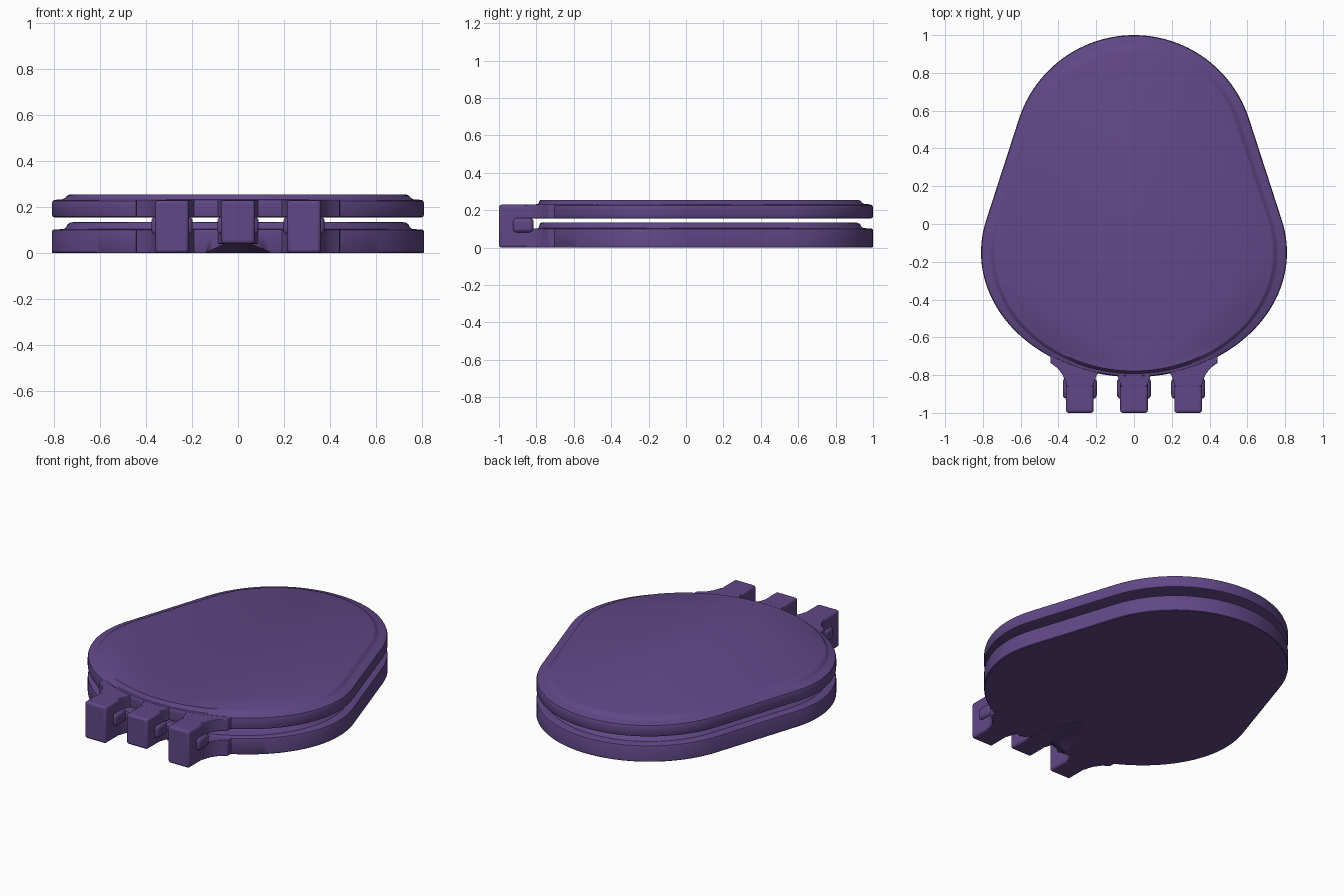
import bpy, bmesh, math

if "Cube" in bpy.data.objects:
    bpy.data.objects.remove(bpy.data.objects["Cube"])

purple = bpy.data.materials.new("purple plastic")
purple.diffuse_color = (0.118, 0.064, 0.24, 1)
purple.use_nodes = True
purple.node_tree.nodes["Principled BSDF"].inputs["Base Color"].default_value = purple.diffuse_color


def finish(name, bm, bevel=0.0, cutter=None):
    """Turn a bmesh into a named, smooth-shaded object."""
    bmesh.ops.recalc_face_normals(bm, faces=bm.faces)
    me = bpy.data.meshes.new(name)
    bm.to_mesh(me)
    bm.free()
    me.materials.append(purple)
    ob = bpy.data.objects.new(name, me)
    bpy.context.collection.objects.link(ob)
    if cutter:
        m = ob.modifiers.new("groove", 'BOOLEAN')
        m.operation, m.object, m.solver = 'DIFFERENCE', cutter, 'EXACT'
    if bevel:
        m = ob.modifiers.new("round", 'BEVEL')
        m.width, m.segments, m.limit_method = bevel, 3, 'ANGLE'
    bpy.ops.object.select_all(action='DESELECT')
    ob.select_set(True)
    bpy.context.view_layer.objects.active = ob
    bpy.ops.object.shade_smooth_by_angle(angle=math.radians(35))
    return ob


def outline(inset):
    """Egg outline: round far end, straight flanks, elliptical hinge end."""
    r, a, b = 0.64 - inset, 0.81 - inset, 0.66 - inset * 0.4
    half = []
    for i in range(25):
        t = math.radians(90 - 72 * i / 24)
        half.append((r * math.cos(t), 0.36 + r * math.sin(t)))
    for i in range(41):
        t = math.radians(14.6 - 104.6 * i / 40)
        half.append((a * math.cos(t), -0.15 + b * math.sin(t)))
    return half + [(-x, y) for x, y in half[-2:0:-1]]


def plate(name, profile, cutter=None):
    """Loft the outline through (inset, height) steps and cap it."""
    bm = bmesh.new()
    rings = [[bm.verts.new((x, y, z)) for x, y in outline(i)] for i, z in profile]
    n = len(rings[0])
    for lo, hi in zip(rings, rings[1:]):
        for k in range(n):
            bm.faces.new((lo[k], lo[(k + 1) % n], hi[(k + 1) % n], hi[k]))
    bm.faces.new(rings[0])
    bm.faces.new(rings[-1])
    return finish(name, bm, cutter=cutter)


def prism(name, pts, z0, z1, bevel):
    """Extrude a plan polygon between two heights."""
    bm = bmesh.new()
    f = bm.faces.new([bm.verts.new((x, y, z0)) for x, y in pts])
    ext = bmesh.ops.extrude_face_region(bm, geom=[f])["geom"]
    bmesh.ops.translate(bm, vec=(0, 0, z1 - z0),
                        verts=[v for v in ext if isinstance(v, bmesh.types.BMVert)])
    return finish(name, bm, bevel)


def rect(cx, hw, y0, y1):
    return [(cx - hw, y0), (cx + hw, y0), (cx + hw, y1), (cx - hw, y1)]


# Tapered cutter for the groove under the middle lug
bm = bmesh.new()
sec = [(-0.165, -0.01), (0.165, -0.01), (0.05, 0.043), (-0.05, 0.043)]
front = [bm.verts.new((x, -1.02, z)) for x, z in sec]
mid = [bm.verts.new((x, -0.76, z)) for x, z in sec]
tip = bm.verts.new((0, -0.36, -0.01))
bm.faces.new(front)
for k in range(4):
    j = (k + 1) % 4
    bm.faces.new((front[k], front[j], mid[j], mid[k]))
    bm.faces.new((mid[k], mid[j], tip))
groove = finish("groove_cutter", bm)
groove.hide_render = True
groove.hide_set(True)

# Lower and upper plates with raised faces
plate("lower_plate", [(0.004, 0.0), (0, 0.004), (0, 0.092), (0.003, 0.099), (0.01, 0.102),
                      (0.052, 0.104), (0.062, 0.112), (0.07, 0.126), (0.08, 0.132),
                      (0.1, 0.135)], groove)
plate("upper_plate", [(0.012, 0.155), (0.004, 0.158), (0, 0.166), (0, 0.215), (0.004, 0.226),
                      (0.014, 0.231), (0.045, 0.233), (0.058, 0.239), (0.067, 0.25),
                      (0.08, 0.255)])

# Three hinge lugs, each with side bosses and flared roots into both plates
flare = [(0.07, -0.86), (0.078, -0.83), (0.09, -0.80), (0.115, -0.765),
         (0.155, -0.735), (0.16, -0.62)]
for side, cx, z0 in (("left", -0.287, 0.0), ("middle", 0.0, 0.04), ("right", 0.287, 0.0)):
    prism(side + "_lug", rect(cx, 0.073, -1.0, -0.825), z0, 0.229, 0.014)
    prism(side + "_lug_boss", rect(cx, 0.09, -0.925, -0.815), 0.08, 0.158, 0.02)
    pts = [(cx + w, y) for w, y in flare] + [(cx - w, y) for w, y in reversed(flare)]
    prism(side + "_lower_root", pts, z0, 0.101, 0.004)
    prism(side + "_upper_root", pts, 0.156, 0.23, 0.004)
